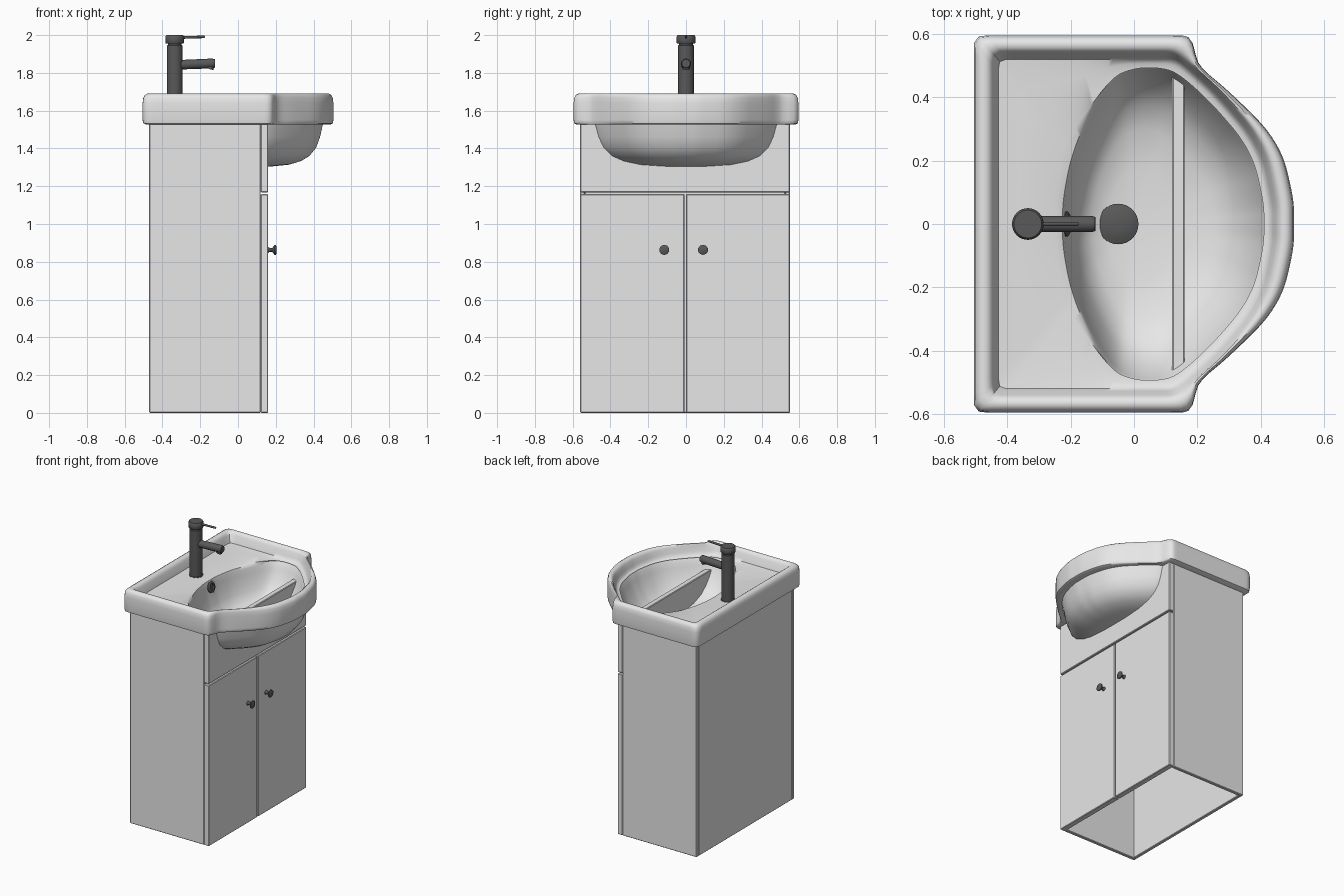
import bpy, bmesh, math
from mathutils import Vector, Matrix

if "Cube" in bpy.data.objects:
    bpy.data.objects.remove(bpy.data.objects["Cube"], do_unlink=True)


def material(name, rgb):
    m = bpy.data.materials.new(name)
    m.use_nodes = True
    m.diffuse_color = (*rgb, 1)
    m.node_tree.nodes["Principled BSDF"].inputs["Base Color"].default_value = (*rgb, 1)
    return m


white = material("white", (0.8, 0.8, 0.8))
metal = material("dark_metal", (0.1, 0.1, 0.1))


def finish(name, bm, mat, angle=40):
    bmesh.ops.recalc_face_normals(bm, faces=bm.faces)
    me = bpy.data.meshes.new(name)
    bm.to_mesh(me)
    bm.free()
    me.materials.append(mat)
    ob = bpy.data.objects.new(name, me)
    bpy.context.collection.objects.link(ob)
    bpy.ops.object.select_all(action='DESELECT')
    ob.select_set(True)
    bpy.context.view_layer.objects.active = ob
    bpy.ops.object.shade_smooth_by_angle(angle=math.radians(angle))
    return ob


def panel(name, lo, hi, bevel=0.004):
    """Box between two corners with slightly eased edges."""
    lo, hi = Vector(lo), Vector(hi)
    bm = bmesh.new()
    bmesh.ops.create_cube(bm, size=1)
    for v in bm.verts:
        v.co = (lo + hi) / 2 + v.co * (hi - lo)
    bmesh.ops.bevel(bm, geom=bm.edges[:], offset=bevel, segments=1, affect='EDGES')
    return finish(name, bm, white, 20)


def loft(bm, rings):
    """Skin closed rings of points and cap both ends."""
    loops = [[bm.verts.new(p) for p in ring] for ring in rings]
    n = len(loops[0])
    for a, b in zip(loops, loops[1:]):
        for i in range(n):
            j = (i + 1) % n
            bm.faces.new((a[i], a[j], b[j], b[i]))
    bm.faces.new(loops[0])
    bm.faces.new(loops[-1])


def turned(name, profile, at, axis=(0, 0, 1), sides=32):
    """Turned part: profile of (radius, height) along an axis."""
    bm = bmesh.new()
    turn = [math.tau * i / sides for i in range(sides)]
    loft(bm, [[(r * math.cos(t), r * math.sin(t), h) for t in turn] for r, h in profile])
    rot = Vector((0, 0, 1)).rotation_difference(Vector(axis)).to_matrix().to_4x4()
    bm.transform(Matrix.Translation(at) @ rot)
    return finish(name, bm, metal)


# Cabinet: open-bottomed carcass, front rail and two doors
BACK, SEAM, FRONT = -0.47, 0.12, 0.16
RIGHT, LEFT, TOP = -0.56, 0.55, 1.53
panel("right_side_panel", (BACK, RIGHT, 0), (SEAM, RIGHT + 0.025, TOP))
panel("left_side_panel", (BACK, LEFT - 0.025, 0), (SEAM, LEFT, TOP))
panel("back_panel", (BACK, RIGHT + 0.025, 0), (BACK + 0.025, LEFT - 0.025, TOP))
panel("front_rail", (SEAM, RIGHT, 1.168), (FRONT, LEFT, TOP))
panel("right_door", (SEAM, RIGHT, 0), (FRONT, -0.008, 1.158))
panel("left_door", (SEAM, 0.0, 0), (FRONT, LEFT, 1.158))

# Door knobs
for side, y in (("right", -0.115), ("left", 0.09)):
    turned(side + "_knob", [(0.016, 0), (0.01, 0.01), (0.01, 0.022), (0.027, 0.035),
                            (0.027, 0.041), (0.016, 0.046)],
           (FRONT - 0.001, y, 0.863), (1, 0, 0), 10)


# Basin: half outlines, front to back, sampled by angle and mirrored
def sampled(half, steps=100):
    for _ in range(3):
        cut = [half[0]]
        for a, b in zip(half, half[1:]):
            a, b = Vector(a), Vector(b)
            cut += [a.lerp(b, 0.25), a.lerp(b, 0.75)]
        half = cut + [half[-1]]
    half = [Vector(p) for p in half]
    pts = []
    for k in range(steps + 1):
        t = math.pi * k / steps
        d = Vector((math.cos(t), math.sin(t)))
        best = None
        for a, b in zip(half, half[1:]):
            e = b - a
            den = d.x * e.y - d.y * e.x
            ca = d.x * a.y - d.y * a.x
            cb = d.x * b.y - d.y * b.x
            if abs(den) > 1e-9 and ca * cb <= 1e-9:
                r = (a.x * e.y - a.y * e.x) / den
                if r > 0:
                    best = d * r
                    break
        pts.append(best or (half[0] if k == 0 else half[-1]))
    return pts + [Vector((p.x, -p.y)) for p in reversed(pts[1:-1])]


outer = sampled([(0.505, 0), (0.505, 0.08), (0.46, 0.26), (0.30, 0.42), (0.20, 0.50),
                 (0.19, 0.56), (0.175, 0.595), (0.12, 0.595), (-0.44, 0.595),
                 (-0.505, 0.595), (-0.505, 0.53), (-0.505, 0)])
inner = sampled([(0.45, 0), (0.45, 0.07), (0.41, 0.25), (0.28, 0.41), (0.17, 0.51),
                 (0.13, 0.54), (0.08, 0.54), (-0.40, 0.54), (-0.445, 0.54),
                 (-0.445, 0.49), (-0.445, 0)])
bowl = sampled([(0.425, 0), (0.425, 0.07), (0.385, 0.24), (0.26, 0.39), (0.15, 0.49),
                (0.09, 0.512), (0.0, 0.512), (-0.08, 0.47), (-0.19, 0.25),
                (-0.225, 0.08), (-0.225, 0)])
under = sampled([(0.45, 0), (0.45, 0.08), (0.40, 0.26), (0.27, 0.40), (0.16, 0.49),
                 (0.08, 0.495), (0.0, 0.495), (-0.11, 0.47), (-0.24, 0.25),
                 (-0.27, 0.08), (-0.27, 0)])


def ring(a, z, scale=1, b=None, mix=0):
    pts = [p.lerp(q, mix) for p, q in zip(a, b or a)]
    return [(p.x * scale, p.y * scale, z) for p in pts]


rings = [ring(under, z, s) for s, z in (
    (0.05, 1.303), (0.4, 1.305), (0.6, 1.314), (0.74, 1.333), (0.84, 1.36),
    (0.92, 1.405), (0.965, 1.46), (1, 1.53))]
rings += [ring(outer, z, 1, inner, m) for m, z in (
    (0.25, 1.528), (0.06, 1.533), (0, 1.55), (0, 1.64), (0.06, 1.668),
    (0.2, 1.683), (0.42, 1.69), (0.7, 1.689), (0.9, 1.68), (1, 1.668))]
rings += [ring(inner, 1.64, 0.975), ring(inner, 1.62, 0.962),
          ring(inner, 1.612, 0.955, bowl, 0.3), ring(inner, 1.61, 0.955, bowl, 0.85)]
rings += [ring(bowl, z, s) for s, z in (
    (1, 1.602), (0.975, 1.585), (0.95, 1.55), (0.89, 1.49), (0.82, 1.44), (0.73, 1.395),
    (0.58, 1.362), (0.35, 1.345), (0.05, 1.34))]
bm = bmesh.new()
loft(bm, rings)
finish("basin", bm, white, 50)

# Drain plug and overflow cover
turned("drain_plug", [(0.05, 0), (0.064, 0.004), (0.064, 0.012), (0.045, 0.02),
                      (0.02, 0.024)], (-0.05, 0, 1.34))
turned("overflow_cover", [(0.04, 0), (0.04, 0.008), (0.032, 0.014), (0.022, 0.014),
                          (0.02, 0.006)], (-0.218, 0, 1.555), (1, 0, 0.25))

# Tap: body, turning head, spout with nozzle, lever
X = -0.335
turned("tap_body", [(0.05, 1.6), (0.05, 1.612), (0.042, 1.614), (0.042, 1.945),
                    (0.036, 1.948), (0.036, 1.956)], (X, 0, 0))
turned("tap_head", [(0.046, 1.955), (0.05, 1.96), (0.05, 1.992), (0.044, 2.0)], (X, 0, 0))
turned("tap_spout", [(0.025, 0), (0.026, 0.2), (0.022, 0.213)], (X, 0, 1.842), (1, 0, 0.04))
turned("tap_nozzle", [(0.02, 0), (0.02, 0.02)], (-0.15, 0, 1.82), (0.3, 0, 1))
turned("tap_lever", [(0.007, 0), (0.007, 0.125), (0.004, 0.13)], (-0.305, 0, 1.987),
       (1, 0, 0.03), 12)
